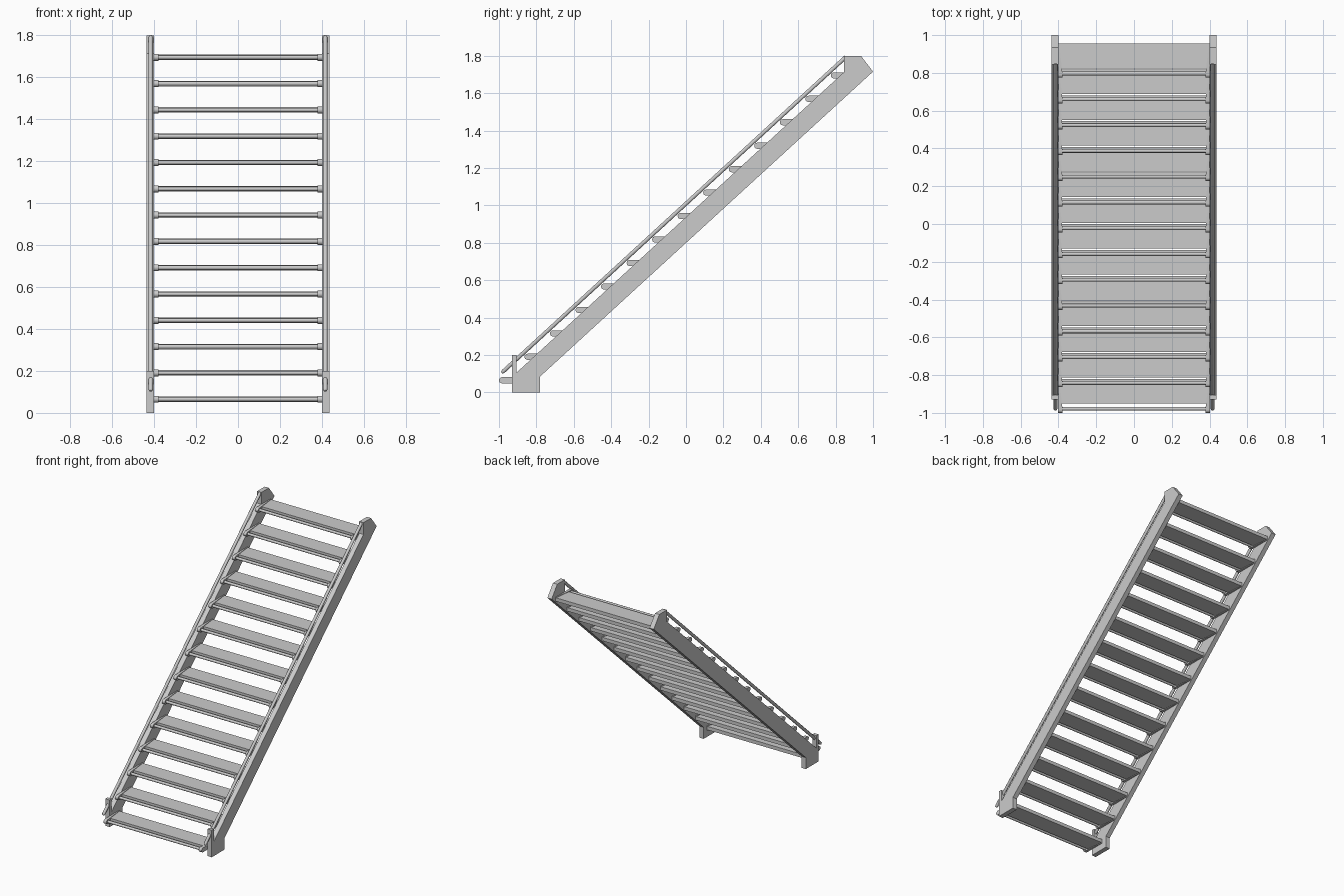
import bpy, bmesh, math
from mathutils import Vector

if "Cube" in bpy.data.objects:
    bpy.data.objects.remove(bpy.data.objects["Cube"])

N = 14
STEP_Y, STEP_Z = 0.1365, 0.1254


def finish(name, bm, smooth=False):
    bmesh.ops.recalc_face_normals(bm, faces=bm.faces)
    me = bpy.data.meshes.new(name)
    bm.to_mesh(me)
    bm.free()
    ob = bpy.data.objects.new(name, me)
    bpy.context.collection.objects.link(ob)
    if smooth:
        bpy.context.view_layer.objects.active = ob
        ob.select_set(True)
        bpy.ops.object.shade_smooth_by_angle(angle=math.radians(35))
        ob.select_set(False)
    return ob


def prism(bm, profile, x0, x1):
    """Extrude a (y, z) profile from x0 to x1; x1 may be a function of y."""
    fx = x1 if callable(x1) else (lambda y: x1)
    a = [bm.verts.new((x0, y, z)) for y, z in profile]
    b = [bm.verts.new((fx(y), y, z)) for y, z in profile]
    bm.faces.new(a)
    bm.faces.new(b[::-1])
    n = len(profile)
    for i in range(n):
        bm.faces.new((a[i], a[(i + 1) % n], b[(i + 1) % n], b[i]))


def nose_profile(y0, y1, zc, h, steps=8):
    """Flat slab section with a half-round front."""
    arc = [(y0 + h - h * math.sin(math.pi * k / steps),
            zc + h * math.cos(math.pi * k / steps)) for k in range(steps + 1)]
    return arc + [(y1, zc - h), (y1, zc + h)]


# side stringers with foot, head and bottom rail post
side = [(-0.93, 0), (-0.78, 0), (-0.78, 0.085), (1.0, 1.715), (0.935, 1.80),
        (0.845, 1.80), (0.845, 1.713), (-0.905, 0.107), (-0.905, 0.20), (-0.93, 0.20)]
for label, s in (("left", -1), ("right", 1)):
    bm = bmesh.new()
    prism(bm, side, s * 0.401, s * 0.436)
    finish(label + "_stringer", bm)

    # round handrail with domed lower end
    cu = bpy.data.curves.new(label + "_handrail", 'CURVE')
    cu.dimensions = '3D'
    cu.bevel_depth = 0.011
    cu.bevel_resolution = 3
    cu.use_fill_caps = True
    d = Vector((0, 1.835, 1.685)).normalized()
    start, end = Vector((s * 0.416, -0.985, 0.105)), Vector((s * 0.416, 0.855, 1.794))
    pts = [(start, 0.4), (start + d * 0.003, 0.7), (start + d * 0.01, 1), (end, 1)]
    sp = cu.splines.new('POLY')
    sp.points.add(len(pts) - 1)
    for p, (co, r) in zip(sp.points, pts):
        p.co = (*co, 1)
        p.radius = r
    rail = bpy.data.objects.new(label + "_handrail", cu)
    bpy.context.collection.objects.link(rail)

# treads: board, nosing bar and tapered end brackets
for i in range(N):
    y, z = -1 + STEP_Y * i, 0.065 + STEP_Z * i
    bm = bmesh.new()
    h = 0.013
    prism(bm, [(y + 0.05, z - h), (y + 0.18, z - h), (y + 0.18, z + h), (y + 0.05, z + h)],
          -0.4, 0.4)
    finish(f"tread_board_{i + 1:02d}", bm)

    bm = bmesh.new()
    r = 0.010
    ring = [(y + 0.022 + r * math.cos(k * math.pi / 6), z + r * math.sin(k * math.pi / 6))
            for k in range(12)]
    prism(bm, ring, -0.39, 0.39)
    finish(f"nosing_bar_{i + 1:02d}", bm, True)

    bm = bmesh.new()
    for s in (-1, 1):
        prism(bm, nose_profile(y, y + 0.18, z, 0.0165), s * 0.402,
              lambda yy: s * (0.378 + 0.018 * max(0, (yy - y - 0.033) / 0.147)))
    finish(f"tread_brackets_{i + 1:02d}", bm, True)
